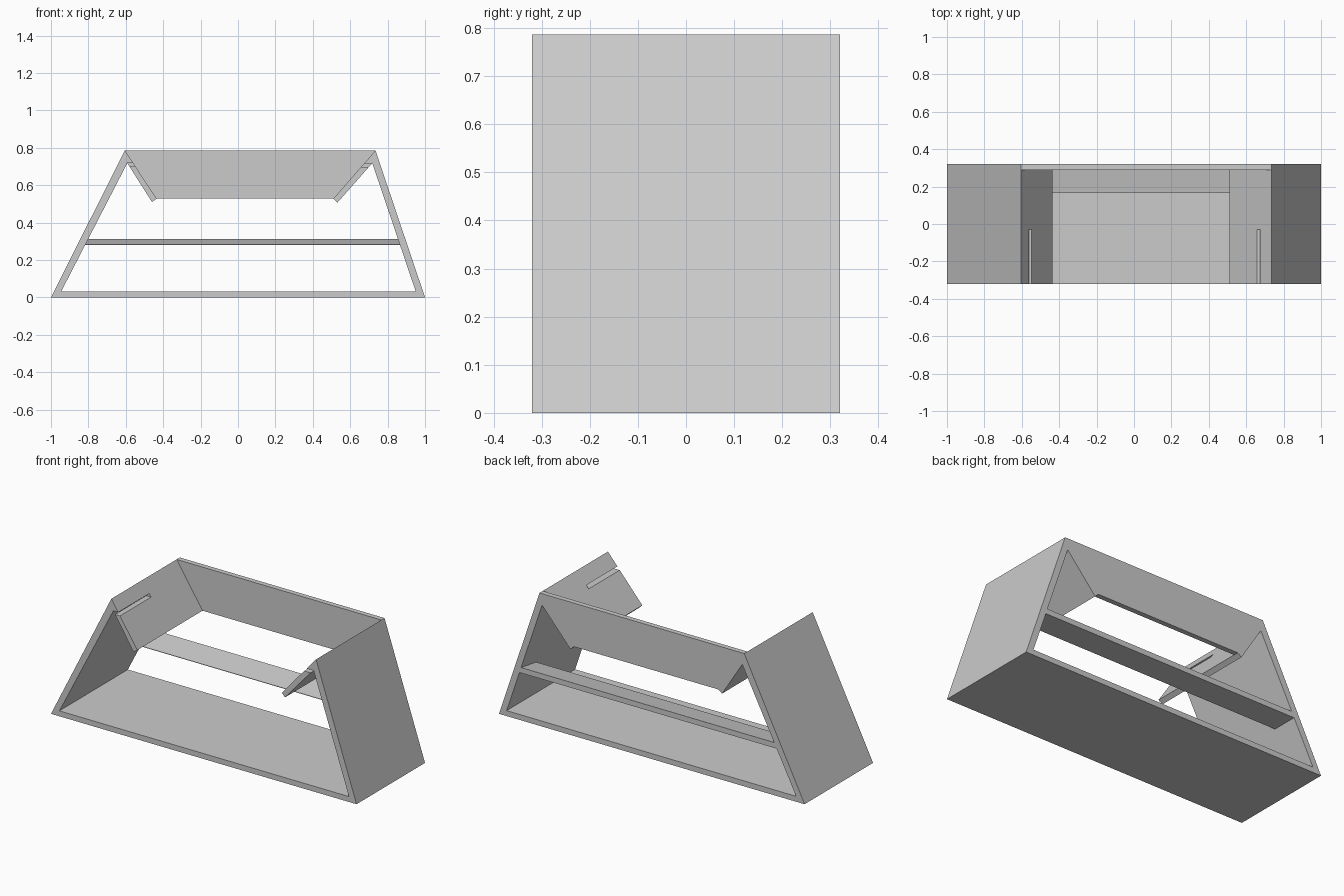
import bpy
import bmesh

cube = bpy.data.objects.get("Cube")
if cube:
    bpy.data.objects.remove(cube, do_unlink=True)

grey = bpy.data.materials.new("plain_grey")
grey.use_nodes = True
COLOUR = (0.6, 0.6, 0.6, 1)
grey.diffuse_color = COLOUR
grey.node_tree.nodes["Principled BSDF"].inputs["Base Color"].default_value = COLOUR

HALF = 0.32      # half the depth
BOARD = 0.03     # board thickness


def prism(name, rings):
    """Solid between two matching outlines."""
    bm = bmesh.new()
    a, b = [[bm.verts.new(p) for p in ring] for ring in rings]
    bm.faces.new(a)
    bm.faces.new(b)
    for i in range(len(a)):
        j = (i + 1) % len(a)
        bm.faces.new((a[i], a[j], b[j], b[i]))
    bmesh.ops.recalc_face_normals(bm, faces=bm.faces)
    mesh = bpy.data.meshes.new(name)
    bm.to_mesh(mesh)
    bm.free()
    mesh.materials.append(grey)
    obj = bpy.data.objects.new(name, mesh)
    bpy.context.collection.objects.link(obj)
    return obj


def along_y(name, outline, front=-HALF, back=HALF):
    return prism(name, [[(x, y, z) for x, z in outline] for y in (front, back)])


def cut_slot(flap, x, z):
    """Level slot running in from the front edge of a flap."""
    outline = [(x - 0.06, z), (x + 0.06, z), (x + 0.06, z + 0.018), (x - 0.06, z + 0.018)]
    cutter = along_y("slot_cutter", outline, -HALF - 0.05, -0.03)
    cutter.hide_render = True
    mod = flap.modifiers.new("slot", "BOOLEAN")
    mod.operation = "DIFFERENCE"
    mod.solver = "EXACT"
    mod.object = cutter
    bpy.context.view_layer.objects.active = flap
    bpy.ops.object.modifier_apply(modifier=mod.name)
    bpy.data.objects.remove(cutter, do_unlink=True)


# Corner points of the frame, as (x, z)
foot_r, foot_l = (-1, 0), (1, 0)
inner_r, inner_l = (-0.945, 0.032), (0.95, 0.032)
top_r, top_l = (-0.605, 0.786), (0.735, 0.786)
under_r, under_l = (-0.592, 0.718), (0.718, 0.718)
tip_r, tip_l = (-0.435, 0.528), (0.51, 0.528)
tip_under_r, tip_under_l = (-0.46, 0.51), (0.532, 0.507)

# Floor and leaning sides
along_y("base", [foot_r, foot_l, inner_l, inner_r])
along_y("right_side", [foot_r, top_r, under_r, inner_r])
along_y("left_side", [foot_l, top_l, under_l, inner_l])

# Inward flaps with slots
right_flap = along_y("right_flap", [top_r, tip_r, tip_under_r, under_r])
left_flap = along_y("left_flap", [top_l, tip_l, tip_under_l, under_l])
cut_slot(right_flap, -0.56, 0.7)
cut_slot(left_flap, 0.67, 0.697)

# Upper back panel between the flaps
along_y("back_panel", [top_r, top_l, tip_l, tip_r], HALF - BOARD, HALF)

# Wedge shaped rear rail, ends buried in the sides
section = [(0.165, 0.28), (HALF, 0.28), (HALF, 0.312), (0.165, 0.283)]
prism("rear_rail", [[(x + lean * (z - 0.28), y, z) for y, z in section]
                    for x, lean in ((-0.83, 0.5), (0.88, -0.33))])
